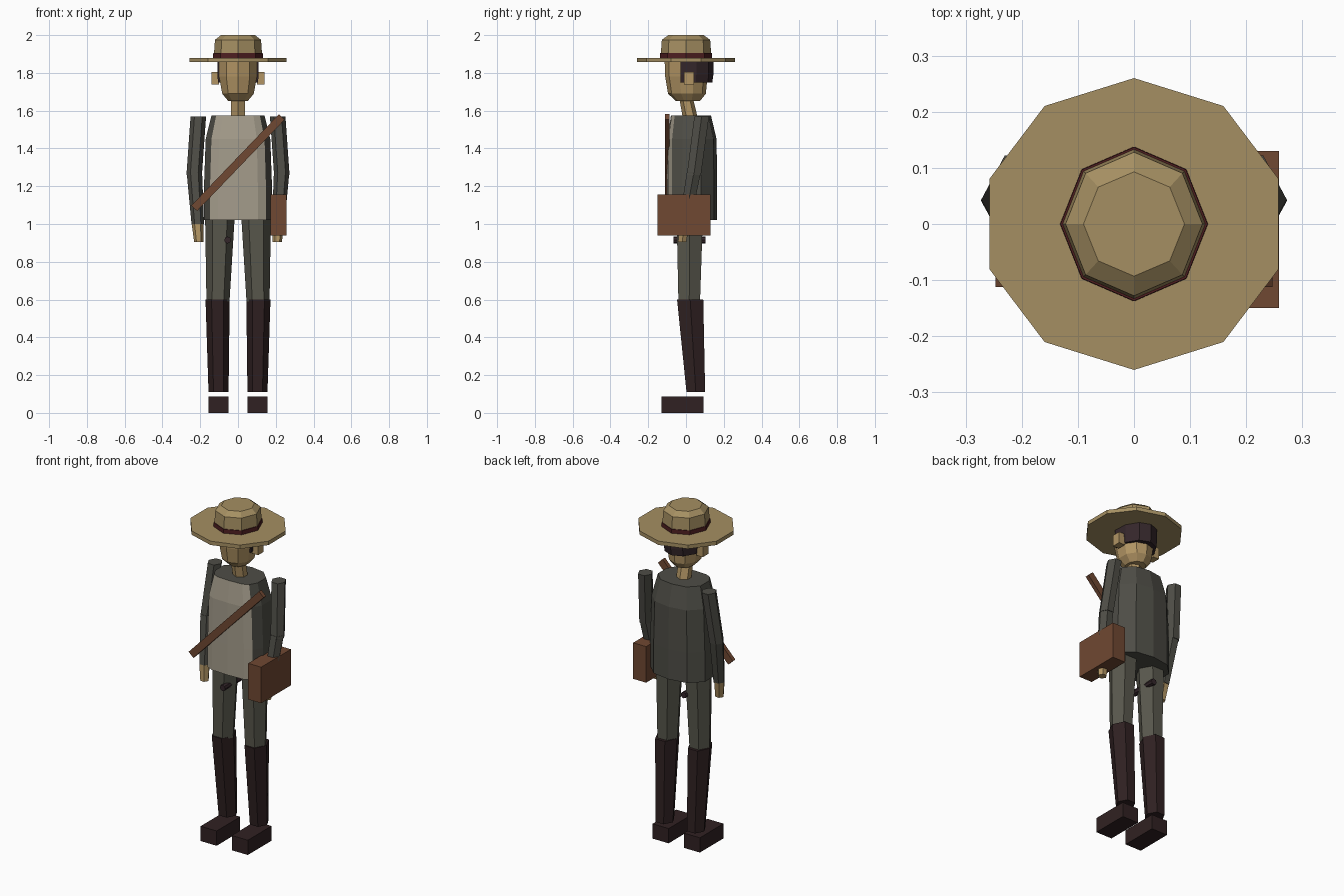
import bpy, bmesh, math
from mathutils import Vector

if "Cube" in bpy.data.objects:
    bpy.data.objects.remove(bpy.data.objects["Cube"])


def material(name, r, g, b):
    m = bpy.data.materials.new(name)
    lin = [(c / 255 / 12.92 if c < 11 else ((c / 255 + 0.055) / 1.055) ** 2.4) for c in (r, g, b)]
    m.diffuse_color = (*lin, 1)
    m.use_nodes = True
    m.node_tree.nodes["Principled BSDF"].inputs["Base Color"].default_value = m.diffuse_color
    return m


STRAW = material("straw", 165, 143, 98)
SKIN = material("skin", 178, 149, 100)
JACKET = material("jacket_grey", 78, 77, 70)
VEST = material("vest_linen", 165, 157, 140)
TROUSER = material("trouser_grey", 88, 87, 76)
BOOT = material("boot_dark", 48, 33, 34)
LEATHER = material("leather", 112, 72, 50)
BAND = material("hat_band_red", 78, 30, 32)
HAIR = material("hair_dark", 52, 38, 42)


def loft(name, rings, *mats):
    """Skin closed point loops from bottom to top and cap both ends."""
    bm = bmesh.new()
    loops = [[bm.verts.new(p) for p in ring] for ring in rings]
    n = len(loops[0])
    for a, b in zip(loops, loops[1:]):
        for i in range(n):
            j = (i + 1) % n
            bm.faces.new((a[i], a[j], b[j], b[i]))
    bm.faces.new(loops[0][::-1])
    bm.faces.new(loops[-1])
    bmesh.ops.recalc_face_normals(bm, faces=bm.faces)
    mesh = bpy.data.meshes.new(name)
    bm.to_mesh(mesh)
    bm.free()
    for m in mats:
        mesh.materials.append(m)
    ob = bpy.data.objects.new(name, mesh)
    bpy.context.collection.objects.link(ob)
    return ob


def ring(x, y, z, rx, ry, n, phase=0.0):
    angles = [math.radians(phase + 360 * i / n) for i in range(n)]
    return [(x + rx * math.cos(a), y + ry * math.sin(a), z) for a in angles]


def box(name, lo, hi, mat):
    rect = [(lo[0], lo[1]), (hi[0], lo[1]), (hi[0], hi[1]), (lo[0], hi[1])]
    return loft(name, [[(x, y, z) for x, y in rect] for z in (lo[2], hi[2])], mat)


# Hat: ten-sided brim, eight-sided band and crown
loft("hat_brim", [ring(0, 0, 1.857, 0.271, 0.26, 10, 90), ring(0, 0, 1.88, 0.271, 0.26, 10, 90)], STRAW)
loft("hat_band", [ring(0, 0, 1.875, 0.132, 0.138, 8), ring(0, 0, 1.904, 0.131, 0.137, 8)], BAND)
loft("hat_crown", [ring(0, 0, 1.875, 0.129, 0.135, 8), ring(0, 0, 1.975, 0.122, 0.128, 8),
                   ring(0, 0, 2.0, 0.09, 0.093, 8)], STRAW)

# Head, hair at the back, ears and neck
loft("head", [ring(0, 0.01, 1.652, 0.055, 0.065, 10, 18), ring(0, 0.005, 1.69, 0.088, 0.1, 10, 18),
              ring(0, 0.002, 1.78, 0.105, 0.112, 10, 18), ring(0, 0.002, 1.86, 0.105, 0.115, 10, 18)], SKIN)
arc = [math.radians(a) for a in range(-12, 193, 34)]
loft("hair", [[(r * 0.112 * math.cos(a), 0.0 + r * 0.145 * math.sin(a), z) for a in arc]
              for z, r in ((1.75, 0.96), (1.79, 1.0), (1.858, 1.0))], HAIR)
for side in (-1, 1):
    xs = sorted((side * 0.1, side * 0.14))
    box("ear", (xs[0], -0.01, 1.738), (xs[1], 0.042, 1.805), SKIN)
loft("neck", [ring(0, 0.025, 1.55, 0.042, 0.04, 6, 30), ring(0, 0.0, 1.67, 0.042, 0.036, 6, 30)], SKIN)

# Torso: jacket with a pale vest on the front faces
HALF = [(0.0, -0.1), (0.105, -0.095), (0.148, -0.075), (0.18, -0.02), (0.18, 0.08), (0.11, 0.148), (0.0, 0.165)]
OUTLINE = HALF + [(-x, y) for x, y in HALF[-2:0:-1]]
torso = loft("jacket_and_vest", [[(x * sx, min(y, 0.165) * sy, z) for x, y in OUTLINE]
             for z, sx, sy in ((1.02, 1.0, 1.0), (1.2, 1.0, 1.0), (1.45, 0.95, 0.98), (1.575, 0.78, 0.8))],
             JACKET, VEST)
for f in torso.data.polygons:
    if f.normal.y < -0.75 and abs(f.normal.z) < 0.6:
        f.material_index = 1

# Arms, hands, legs, boots and shoes, once per side
for side in (-1, 1):
    s = side
    loft("upper_arm", [ring(s * 0.232, 0.042, 1.26, 0.041, 0.043, 6, 0),
                       ring(s * 0.21, 0.083, 1.57, 0.041, 0.045, 6, 0)], JACKET)
    loft("forearm", [ring(s * 0.213, -0.008, 1.0, 0.033, 0.034, 6, 0),
                     ring(s * 0.231, 0.042, 1.275, 0.041, 0.043, 6, 0)], JACKET)
    loft("hand", [ring(s * 0.207, -0.02, 0.905, 0.025, 0.025, 6, 0),
                  ring(s * 0.215, -0.008, 1.005, 0.031, 0.032, 6, 0)], SKIN)
    loft("trouser_leg", [ring(s * 0.106, 0.017, 0.59, 0.061, 0.066, 6, 0),
                         ring(s * 0.096, 0.02, 1.03, 0.078, 0.08, 6, 0)], TROUSER)
    loft("tall_boot", [ring(s * 0.103, 0.052, 0.11, 0.053, 0.057, 6, 0),
                       ring(s * 0.108, 0.022, 0.6, 0.064, 0.08, 6, 0)], BOOT)
    xs = sorted((s * 0.05, s * 0.156))
    box("shoe", (xs[0], -0.13, 0.0), (xs[1], 0.092, 0.088), BOOT)

# Small dark peg through one thigh
peg = loft("thigh_peg", [ring(0, 0, -0.085, 0.018, 0.018, 8), ring(0, 0, 0.085, 0.018, 0.018, 8)], HAIR)
peg.location = (-0.055, 0.018, 0.915)
peg.rotation_euler.x = math.radians(90)

# Shoulder bag and its diagonal strap
box("shoulder_bag", (0.172, -0.15, 0.94), (0.258, 0.13, 1.155), LEATHER)
strap = box("bag_strap", (-0.335, -0.012, -0.021), (0.335, 0.012, 0.021), LEATHER)
strap.location = (0.0, -0.1, 1.325)
strap.rotation_euler.y = -math.atan2(0.49, 0.47)
